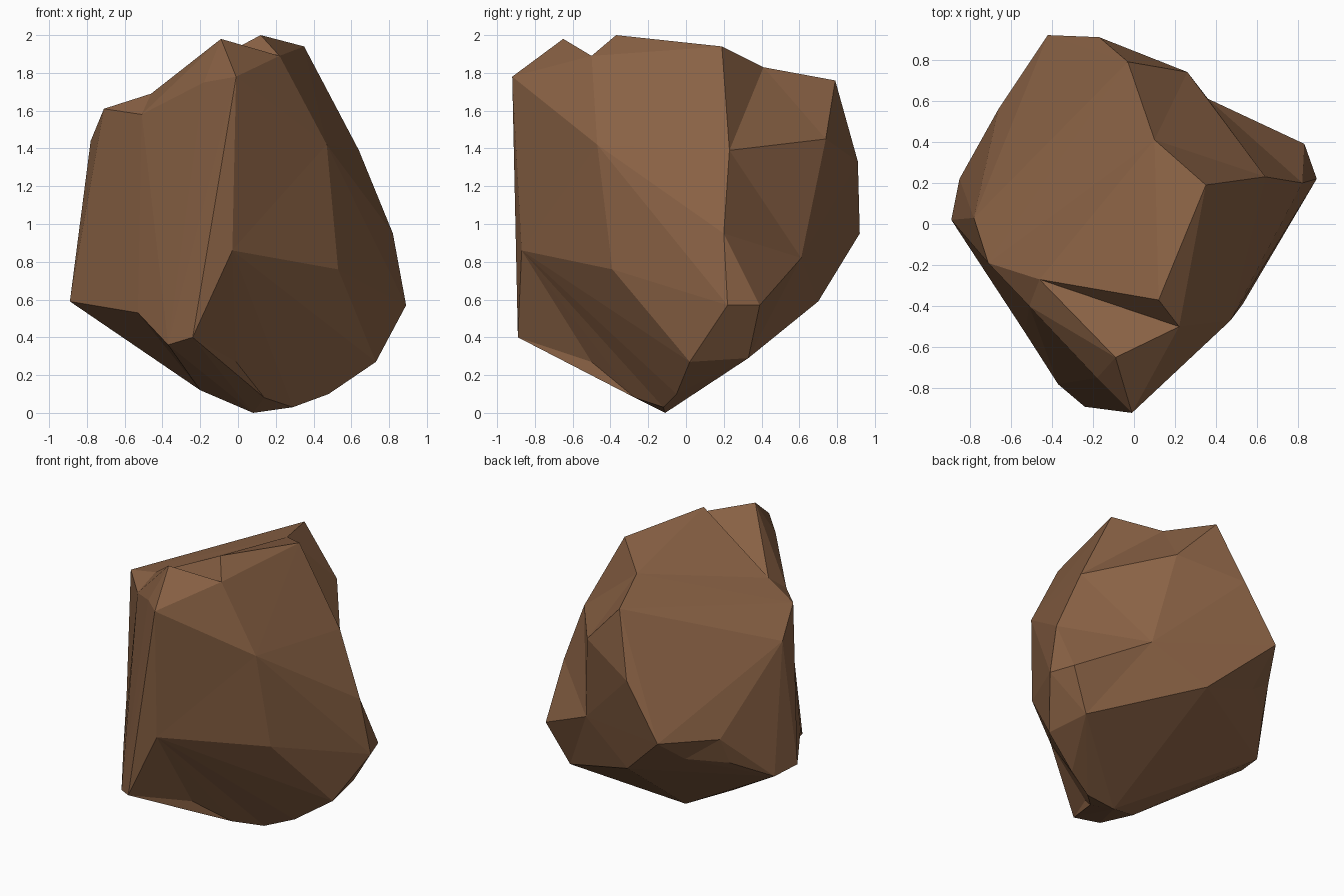
import bpy, bmesh

if "Cube" in bpy.data.objects:
    bpy.data.objects.remove(bpy.data.objects["Cube"])

# Main outer corners of the boulder (x, y, z)
CORNERS = {
    # crown
    "crown_front": (-.01, -.92, 1.78), "peak_left": (-.09, -.65, 1.98),
    "peak_mid": (.12, -.37, 2.0), "peak_right": (.35, .19, 1.94),
    "crown_back": (-.03, .79, 1.76), "crown_left": (-.71, -.19, 1.61),
    "shoulder_left": (-.78, .03, 1.44),
    # right side
    "r_upper": (.47, -.47, 1.42), "r_mid": (.53, -.39, .76),
    "r_low": (.73, .02, .27), "r_tip": (.89, .22, .57),
    "r_ridge": (.64, .23, 1.39), "r_bulge": (.82, .20, .95),
    "r_back": (.83, .39, .57),
    # back
    "b_upper": (.26, .74, 1.45), "b_top": (-.17, .91, 1.33),
    "b_mid": (-.42, .92, .95), "b_low": (-.03, .70, .59),
    "b_corner": (.68, .33, .29), "b_left": (-.66, .56, .91),
    # left and front foot
    "l_tip": (-.89, .02, .59), "l_back": (-.85, .22, .57),
    "f_left": (-.37, -.78, .36), "f_toe": (-.24, -.89, .40),
    # base
    "base": (.08, -.11, 0), "base_front": (.14, -.27, .08),
    "base_r1": (.29, -.12, .03), "base_r2": (.48, -.05, .10),
    "base_left": (-.20, -.25, .12),
}

# Hollows: name, inner point, and the corners that surround it
DENTS = [
    # crown
    ("saddle_back", (.10, .41, 1.83),
     "peak_left peak_mid peak_right crown_back r_ridge b_upper crown_left"),
    ("saddle_front", (.22, -.50, 1.89),
     "crown_front peak_left peak_mid peak_right r_upper"),
    ("lip", (-.51, -.40, 1.58), "crown_left peak_left crown_front f_left l_tip"),
    ("notch", (-.46, -.27, 1.69),
     "crown_left peak_left peak_mid saddle_back saddle_front lip"),
    ("brow", (-.18, -.75, 1.75), "lip crown_front peak_left f_left"),
    # front foot
    ("foot_bite", (-.53, -.53, .53), "l_tip f_left lip base_left"),
    ("shin", (-.03, -.87, .86), "crown_front f_toe r_upper r_mid r_low "
                                "base_front base_r1 base_r2"),
    ("under_toe", (-.01, -.50, .27), "shin f_toe base_front"),
    # back
    ("back_bite", (.36, .61, .82),
     "b_upper r_ridge r_bulge r_back b_corner b_low b_mid b_top"),
    ("overhang", (-.45, .65, .75), "b_mid b_left b_low l_back"),
    ("left_bite", (-.68, .48, .72), "b_left l_back overhang"),
]

bm = bmesh.new()
vert = {name: bm.verts.new(co) for name, co in CORNERS.items()}
bmesh.ops.convex_hull(bm, input=list(bm.verts), use_existing_faces=False)


def dent(name, point, ring):
    """Replace the faces inside the ring with a fan to an inner point."""
    region = [f for f in bm.faces if all(v in ring for v in f.verts)]
    if not region:
        return
    rim = [tuple(e.verts) for e in {e for f in region for e in f.edges}
           if sum(f in region for f in e.link_faces) == 1]
    bmesh.ops.delete(bm, geom=region, context='FACES')
    vert[name] = bm.verts.new(point)
    for a, b in rim:
        bm.faces.new((a, b, vert[name]))


for name, point, names in DENTS:
    dent(name, point, {vert[n] for n in names.split()
                       if n in vert and vert[n].is_valid})

# Clean up unused corners and face outward
bmesh.ops.delete(bm, geom=[v for v in bm.verts if not v.link_faces], context='VERTS')
bmesh.ops.recalc_face_normals(bm, faces=list(bm.faces))

mesh = bpy.data.meshes.new("boulder")
bm.to_mesh(mesh)
bm.free()

stone = bpy.data.materials.new("brown stone")
stone.diffuse_color = (.25, .12, .058, 1)
stone.use_nodes = True
stone.node_tree.nodes["Principled BSDF"].inputs["Base Color"].default_value = stone.diffuse_color
mesh.materials.append(stone)
bpy.context.collection.objects.link(bpy.data.objects.new("boulder", mesh))
